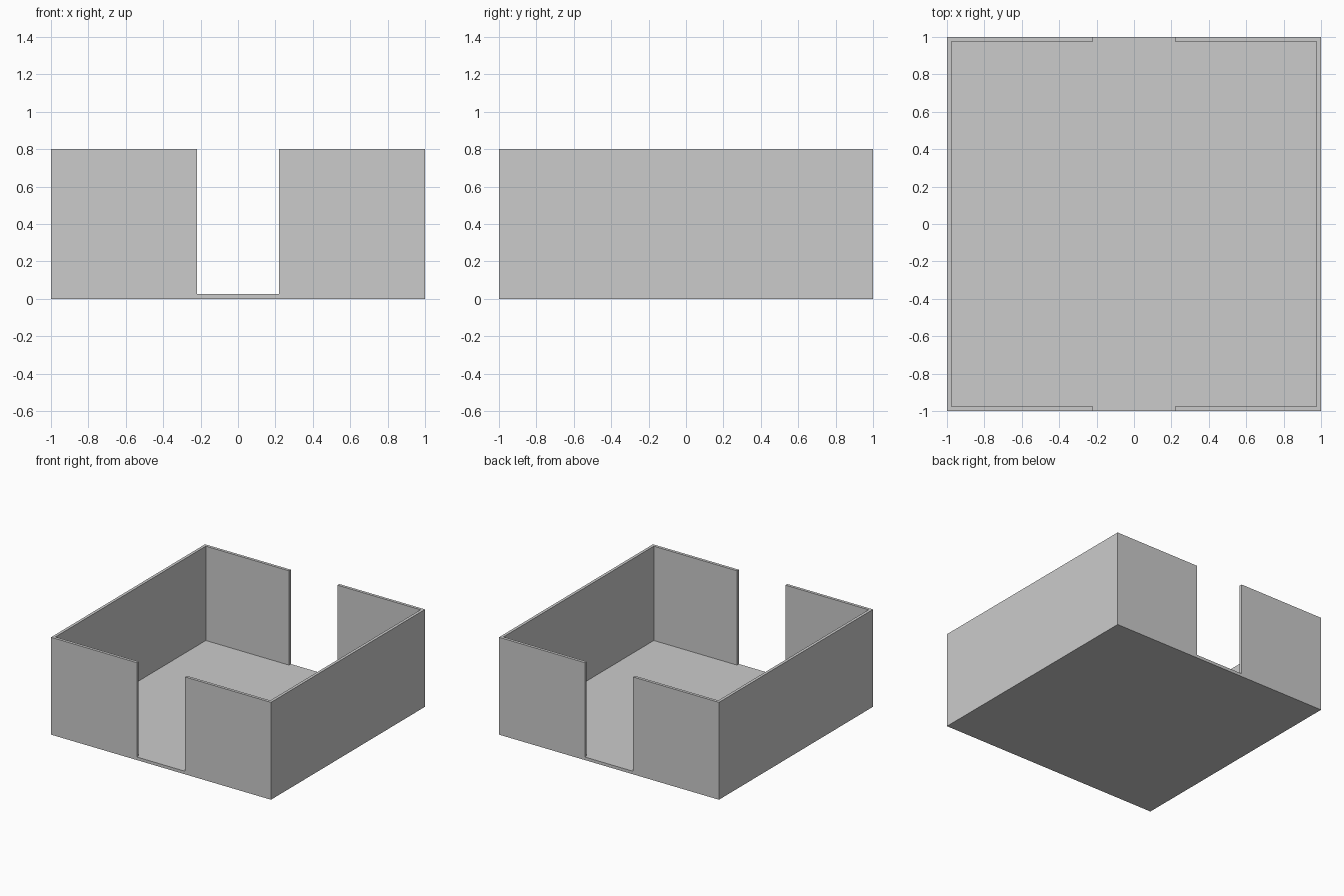
import bpy

if "Cube" in bpy.data.objects:
    bpy.data.objects.remove(bpy.data.objects["Cube"])

WALL, FLOOR, HEIGHT, GAP = 0.024, 0.025, 0.8, 0.44


def box(name, size, z_min):
    """Box centred on x and y, with its underside at z_min."""
    bpy.ops.mesh.primitive_cube_add(size=1, location=(0, 0, z_min + size[2] / 2))
    obj = bpy.context.object
    obj.name = name
    obj.scale = size
    bpy.ops.object.transform_apply(location=True, rotation=False, scale=True)
    return obj


def cut(target, cutter):
    mod = target.modifiers.new(cutter.name, 'BOOLEAN')
    mod.operation = 'DIFFERENCE'
    mod.solver = 'EXACT'
    mod.object = cutter
    cutter.hide_render = True
    cutter.hide_set(True)


# Outer block: floor and walls in one piece
room = box("open_room", (2, 2, HEIGHT), 0)

# Hollow interior, open at the top
inside = 2 - 2 * WALL
cut(room, box("interior_cutter", (inside, inside, 1), FLOOR))

# Full-height doorways through the front and back walls
cut(room, box("doorway_cutter", (GAP, 2.4, 1.1), FLOOR))
